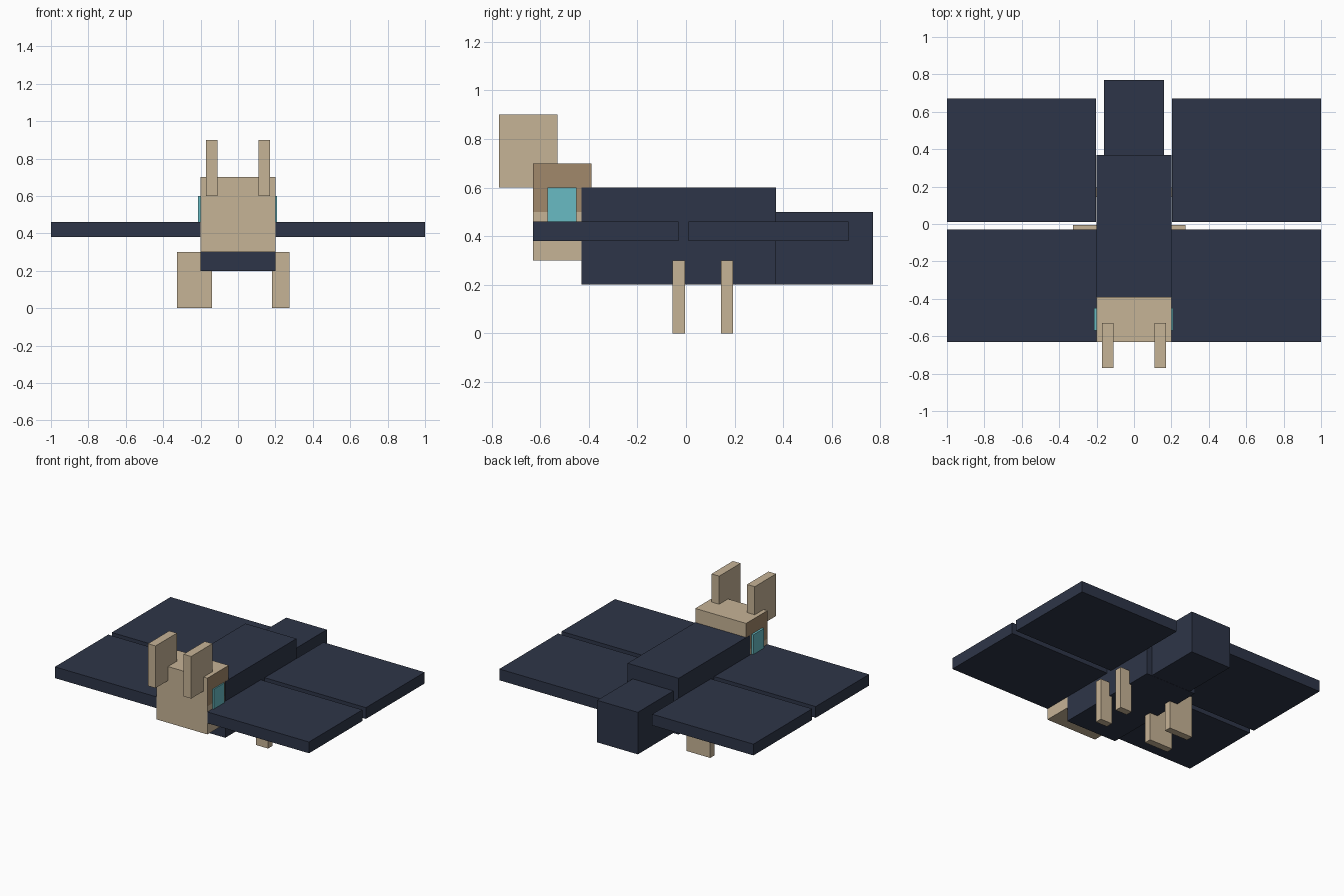
import bpy
import bmesh
from mathutils import Vector

cube = bpy.data.objects.get("Cube")
if cube:
    bpy.data.objects.remove(cube, do_unlink=True)


def material(name, rgb):
    m = bpy.data.materials.new(name)
    m.use_nodes = True
    m.diffuse_color = (*rgb, 1)
    m.node_tree.nodes["Principled BSDF"].inputs["Base Color"].default_value = (*rgb, 1)
    return m


navy = material("navy", (0.027, 0.036, 0.065))
tan = material("tan", (0.565, 0.451, 0.305))
brown = material("brown", (0.355, 0.246, 0.145))
teal = material("teal", (0.138, 0.497, 0.546))


def box(name, mat, x, y, z):
    """Box from (min, max) ranges on each axis."""
    lo, hi = Vector((x[0], y[0], z[0])), Vector((x[1], y[1], z[1]))
    bm = bmesh.new()
    bmesh.ops.create_cube(bm, size=1)
    for v in bm.verts:
        v.co = [(lo[i] + hi[i]) / 2 + v.co[i] * (hi[i] - lo[i]) for i in range(3)]
    mesh = bpy.data.meshes.new(name)
    bm.to_mesh(mesh)
    bm.free()
    mesh.materials.append(mat)
    obj = bpy.data.objects.new(name, mesh)
    bpy.context.collection.objects.link(obj)
    return obj


# Body and tail
box("body", navy, (-0.201, 0.201), (-0.43, 0.37), (0.2, 0.6))
box("tail", navy, (-0.16, 0.16), (0.36, 0.77), (0.201, 0.5))

# Head, with the upper half of each side in brown
head = box("head", tan, (-0.2, 0.2), (-0.63, -0.39), (0.3, 0.7))
head.data.materials.append(brown)
bm = bmesh.new()
bm.from_mesh(head.data)
bmesh.ops.bisect_plane(bm, geom=bm.verts[:] + bm.edges[:] + bm.faces[:],
                       plane_co=(0, 0, 0.5), plane_no=(0, 0, 1))
bm.normal_update()
for f in bm.faces:
    if abs(f.normal.x) > 0.9 and f.calc_center_median().z > 0.5:
        f.material_index = 1
bm.to_mesh(head.data)
bm.free()

# Paired parts: s = 1 is the left side, s = -1 the right
for s, side in ((1, "left"), (-1, "right")):
    def span(a, b):
        return tuple(sorted((s * a, s * b)))

    box(f"{side}_ear", tan, span(0.11, 0.17), (-0.77, -0.53), (0.6, 0.9))
    box(f"{side}_eye", teal, span(0.195, 0.209 if s > 0 else 0.215),
        (-0.57, -0.45), (0.4, 0.6))
    box(f"{side}_front_wing", navy, span(0.2, 1), (-0.63, -0.03), (0.38, 0.46))
    box(f"{side}_back_wing", navy, span(0.203, 1), (0.01, 0.67), (0.38, 0.46))
    # The right legs are twice as wide as the left ones
    leg = span(0.182, 0.275) if s > 0 else span(0.139, 0.326)
    for end, y in (("front", -0.03), ("back", 0.169)):
        box(f"{side}_{end}_leg", tan, leg, (y - 0.025, y + 0.025), (0, 0.3))
